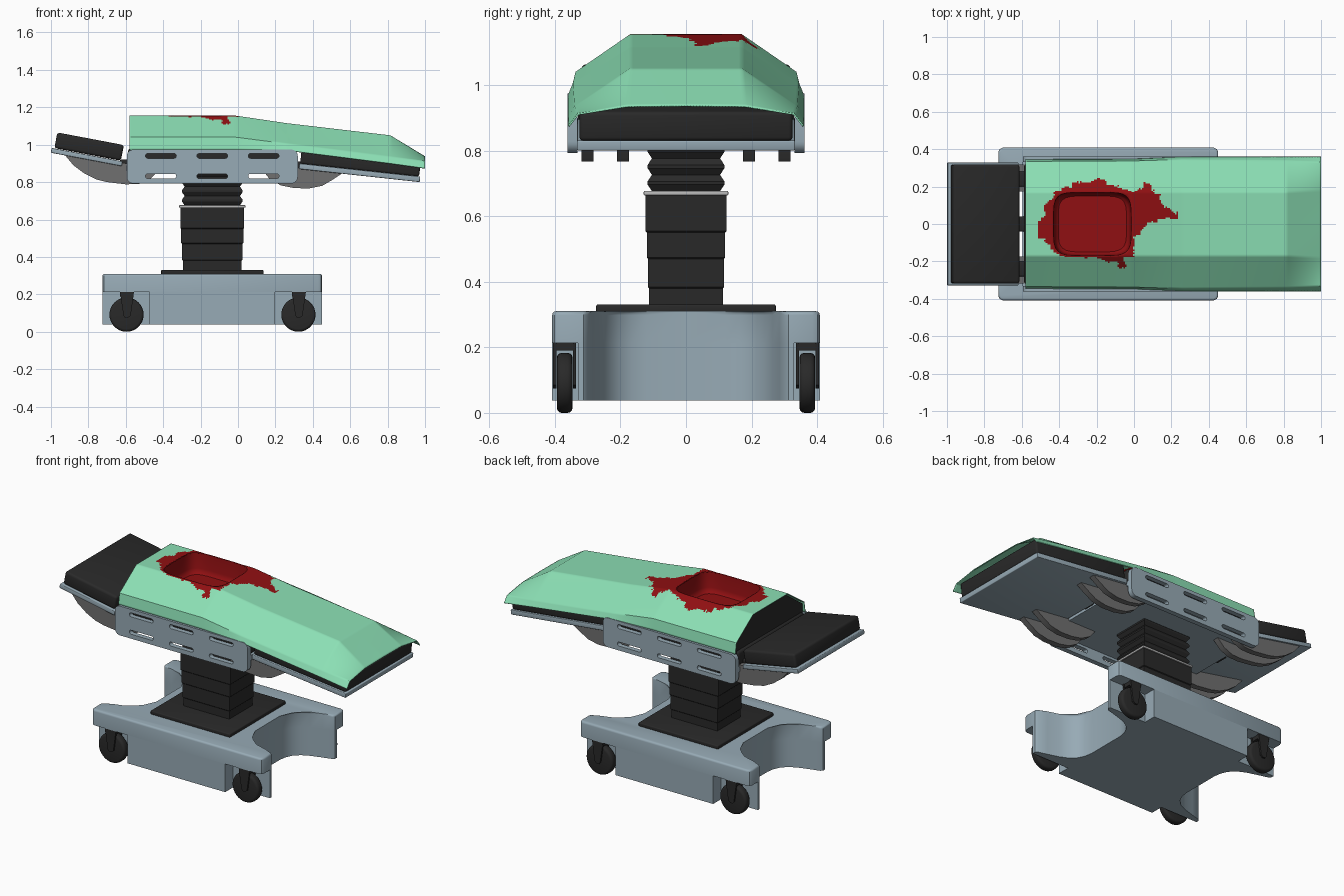
import bpy, bmesh, math
from mathutils import Vector, Matrix, noise

if "Cube" in bpy.data.objects:
    bpy.data.objects.remove(bpy.data.objects["Cube"])


def material(name, rgb):
    m = bpy.data.materials.new(name)
    m.diffuse_color = (*rgb, 1)
    m.use_nodes = True
    m.node_tree.nodes["Principled BSDF"].inputs["Base Color"].default_value = m.diffuse_color
    return m


STEEL = material("blue grey steel", (0.31, 0.405, 0.465))
BLACK = material("black padding", (0.022, 0.022, 0.022))
GREEN = material("surgical green", (0.26, 0.74, 0.46))
RED = material("blood red", (0.28, 0.005, 0.006))
GREY = material("bracket grey", (0.16, 0.16, 0.16))
LIGHT = material("light grey collar", (0.50, 0.50, 0.50))
CX = -0.1375  # centre of base and column


def finish(name, bm, mats, angle=35, recalc=True):
    if recalc:
        bmesh.ops.recalc_face_normals(bm, faces=bm.faces)
    me = bpy.data.meshes.new(name)
    bm.to_mesh(me)
    bm.free()
    ob = bpy.data.objects.new(name, me)
    bpy.context.collection.objects.link(ob)
    for m in mats:
        me.materials.append(m)
    bpy.ops.object.select_all(action='DESELECT')
    ob.select_set(True)
    bpy.context.view_layer.objects.active = ob
    bpy.ops.object.shade_smooth_by_angle(angle=math.radians(angle))
    return ob


def box(name, c, size, mat, rot=0.0, bevel=0.0):
    bm = bmesh.new()
    bmesh.ops.create_cube(bm, size=1, matrix=Matrix.Diagonal((*size, 1)))
    if bevel:
        bmesh.ops.bevel(bm, geom=bm.edges[:], offset=bevel, segments=3, profile=0.5, affect='EDGES')
    bm.transform(Matrix.Translation(c) @ Matrix.Rotation(rot, 4, 'Y'))
    return finish(name, bm, [mat])


def prism(name, pts, axis, lo, hi, mat, top_bevel=0.0):
    """Extrude a 2D outline along 'z' (x,y points), 'y' (x,z points) or 'x' (y,z points)."""
    put = {'z': lambda p, h: (p[0], p[1], h), 'y': lambda p, h: (p[0], h, p[1]),
           'x': lambda p, h: (h, p[0], p[1])}[axis]
    bm = bmesh.new()
    a = [bm.verts.new(put(p, lo)) for p in pts]
    b = [bm.verts.new(put(p, hi)) for p in pts]
    n = len(pts)
    bm.faces.new(a)
    top = bm.faces.new(b)
    for i in range(n):
        bm.faces.new((a[i], a[(i + 1) % n], b[(i + 1) % n], b[i]))
    if top_bevel:
        bmesh.ops.bevel(bm, geom=list(top.edges), offset=top_bevel, segments=3, profile=0.5, affect='EDGES')
    return finish(name, bm, [mat])


def loft(name, rings, mat):
    """Stack of rectangles (half x, half y, z) around the column axis."""
    bm = bmesh.new()
    loops = [[bm.verts.new((CX + sx * hx, sy * hy, z)) for sx, sy in ((-1, -1), (1, -1), (1, 1), (-1, 1))]
             for hx, hy, z in rings]
    for a, b in zip(loops, loops[1:]):
        for i in range(4):
            bm.faces.new((a[i], a[(i + 1) % 4], b[(i + 1) % 4], b[i]))
    bm.faces.new(loops[0])
    bm.faces.new(loops[-1])
    return finish(name, bm, [mat], 20)


def round_rect(cx, cy, hx, hy, r, n=6):
    out = []
    for k, (sx, sy) in enumerate(((1, 1), (-1, 1), (-1, -1), (1, -1))):
        for i in range(n + 1):
            t = math.pi / 2 * (k + i / n)
            out.append((cx + sx * (hx - r) + r * math.cos(t), cy + sy * (hy - r) + r * math.sin(t)))
    return out


# --- H-shaped base: full top slab, lower body with four wheel pockets
def four_way(q):
    right = [(x, -y) for x, y in reversed(q)] + q[1:]          # +x end, front to back
    left = [(-x, -y) for x, y in right][:]
    return [(CX + x, y) for x, y in right + left]


notch = [(0.34, 0), (0.34, 0.12), (0.347, 0.165), (0.365, 0.205), (0.40, 0.24), (0.45, 0.264),
         (0.52, 0.285), (0.575, 0.30), (0.5875, 0.312)]
prism("base_top", four_way(notch + [(0.5875, 0.385), (0.58, 0.401), (0.565, 0.408)]), 'z', 0.213, 0.31, STEEL, 0.012)
prism("base_body", four_way(notch + [(0.5875, 0.33), (0.335, 0.33), (0.335, 0.408)]), 'z', 0.038, 0.213, STEEL)
box("column_floor_plate", (CX, 0, 0.318), (0.547, 0.548, 0.026), BLACK, bevel=0.006)

# --- casters
for x in (-0.596, 0.323):
    for s in (-1, 1):
        bm = bmesh.new()
        bmesh.ops.create_cone(bm, cap_ends=True, segments=32, radius1=0.0915, radius2=0.0915, depth=0.048,
                              matrix=Matrix.Translation((x, s * 0.37, 0.0915)) @ Matrix.Rotation(math.pi / 2, 4, 'X'))
        rims = [e for f in bm.faces if len(f.verts) > 4 for e in f.edges]
        bmesh.ops.bevel(bm, geom=rims, offset=0.015, segments=3, profile=0.5, affect='EDGES')
        finish("caster_wheel", bm, [BLACK])
        fork = [(x - 0.035, 0.213), (x + 0.04, 0.213), (x + 0.022, 0.085), (x + 0.008, 0.075),
                (x - 0.008, 0.075), (x - 0.016, 0.085)]
        for y in (s * 0.37 - 0.03, s * 0.37 + 0.03):
            prism("caster_fork", fork, 'y', y - 0.005, y + 0.005, BLACK)
        box("caster_mount", (x, s * 0.37, 0.202), (0.07, 0.066, 0.025), BLACK)

# --- telescopic column, collar and bellows
for i, (z0, z1) in enumerate(((0.325, 0.38), (0.38, 0.47), (0.47, 0.55), (0.55, 0.667))):
    hx, hy = 0.157 + 0.0045 * i, 0.113 + 0.0033 * i
    loft("column_section", [(hx - 0.004, hy - 0.004, z0), (hx, hy, z0 + 0.004), (hx, hy, z1)], BLACK)
box("column_collar", (CX, 0, 0.67), (0.354, 0.258, 0.013), LIGHT, bevel=0.003)
pleats = []
for i in range(4):
    z = 0.676 + i * 0.05
    pleats += [(0.148, 0.104, z), (0.162, 0.117, z + 0.02), (0.162, 0.117, z + 0.03)]
loft("bellows", pleats + [(0.148, 0.104, 0.868)], BLACK)

# --- table top: plates and cushions of the three sections
box("middle_plate", (CX, 0, 0.875), (0.915, 0.665, 0.03), STEEL)
box("middle_cushion", (CX, 0, 0.935), (0.90, 0.645, 0.09), BLACK, bevel=0.015)
box("head_plate", (-0.809, 0, 0.934), (0.386, 0.655, 0.026), STEEL, 0.187, 0.004)
box("head_cushion", (-0.796, 0, 0.990), (0.362, 0.637, 0.085), BLACK, 0.187, 0.014)
box("leg_plate", (0.65, 0, 0.850), (0.65, 0.665, 0.03), STEEL, 0.108, 0.004)
box("leg_cushion", (0.655, 0, 0.908), (0.64, 0.65, 0.09), BLACK, 0.108, 0.012)
for x, z in ((-0.607, 0.90), (0.33, 0.89)):
    for y in (-0.24, 0, 0.24):
        box("hinge", (x, y, z), (0.05, 0.08, 0.04), BLACK, bevel=0.008)

# --- slotted side rails: flat filled curves with holes
for s in (-1, 1):
    cu = bpy.data.curves.new("side_rail", 'CURVE')
    cu.dimensions, cu.fill_mode, cu.extrude = '2D', 'BOTH', 0.015
    loops = [round_rect(CX, 0.883, 0.457, 0.091, 0.035)]
    loops += [round_rect(x, z, 0.082, 0.0125, 0.0115, 4) for x in (-0.412, CX, 0.137) for z in (0.94, 0.832)]
    for pts in loops:
        sp = cu.splines.new('POLY')
        sp.points.add(len(pts) - 1)
        for p, (x, z) in zip(sp.points, pts):
            p.co = (x, z, 0, 1)
        sp.use_cyclic_u = True
    ob = bpy.data.objects.new("side_rail", cu)
    bpy.context.collection.objects.link(ob)
    ob.location.y, ob.rotation_euler.x = s * 0.346, math.pi / 2
    cu.materials.append(STEEL)
    bpy.ops.object.select_all(action='DESELECT')
    ob.select_set(True)
    bpy.context.view_layer.objects.active = ob
    bpy.ops.object.convert(target='MESH')
    bpy.ops.object.shade_smooth_by_angle(angle=math.radians(35))

# --- curved pivot brackets under both joints
head_arc = [(-0.93, 0.95), (-0.88, 0.89), (-0.82, 0.845), (-0.76, 0.815), (-0.70, 0.80), (-0.60, 0.788),
            (-0.53, 0.79), (-0.47, 0.815), (-0.42, 0.865), (-0.60, 0.90)]
leg_arc = [(0.13, 0.865), (0.17, 0.815), (0.23, 0.782), (0.30, 0.768), (0.38, 0.766), (0.45, 0.78),
           (0.51, 0.815), (0.57, 0.855), (0.34, 0.88)]
for arc, name in ((head_arc, "head_bracket"), (leg_arc, "leg_bracket")):
    for y in (-0.30, -0.192, 0.192, 0.30):
        prism(name, arc, 'y', y - 0.018, y + 0.018, GREY)

# --- drape: lofted cover with an opening and a blood stain
STATIONS = [  # x, then half cross-section (y, z)
    (-0.58, [(0, 1.155), (0.17, 1.155), (0.335, 1.04), (0.346, 0.972)]),
    (-0.01, [(0, 1.155), (0.17, 1.155), (0.337, 1.04), (0.348, 0.972)]),
    (0.26, [(0, 1.115), (0.17, 1.115), (0.345, 1.005), (0.36, 0.97)]),
    (0.815, [(0, 1.05), (0.17, 1.05), (0.34, 0.935), (0.36, 0.90)]),
    (1.0, [(0, 0.938), (0.18, 0.936), (0.33, 0.913), (0.36, 0.875)])]
STAIN = [(-0.49, 0.09), (-0.42, 0.165), (-0.34, 0.21), (-0.19, 0.235), (-0.13, 0.21), (-0.01, 0.18), (0.06, 0.21),
         (0.14, 0.155), (0.17, 0.07), (0.23, 0.065), (0.245, 0.035), (0.165, 0.025), (0.085, 0.01), (0.03, -0.04),
         (0.0, -0.09), (0.005, -0.165), (-0.05, -0.185), (-0.06, -0.245), (-0.10, -0.205), (-0.21, -0.18),
         (-0.32, -0.175), (-0.42, -0.145), (-0.49, -0.085), (-0.52, -0.03), (-0.475, 0.05)]
HX, HA, HB = -0.2225, 0.207, 0.17


def hole_dist(x, y):
    return (abs((x - HX) / HA) ** 5 + abs(y / HB) ** 5) ** 0.2


def in_stain(x, y):
    inside = False
    for (x1, y1), (x2, y2) in zip(STAIN, STAIN[1:] + STAIN[:1]):
        if (y1 > y) != (y2 > y) and x < x1 + (y - y1) / (y2 - y1) * (x2 - x1):
            inside = not inside
    return inside


def section(x):
    for (x0, a), (x1, b) in zip(STATIONS, STATIONS[1:]):
        if x <= x1 + 1e-6:
            t = (x - x0) / (x1 - x0)
            pts = [Vector(p).lerp(Vector(q), t) for p, q in zip(a, b)]
            break
    half = [pts[0]]
    for p, q, n in zip(pts, pts[1:], (20, 22, 6)):
        half += [p.lerp(q, (i + 1) / n) for i in range(n)]
    return [(-p.x, p.y) for p in reversed(half[1:])] + [(p.x, p.y) for p in half]


bm = bmesh.new()
NX = 190
rows = []
for i in range(NX + 1):
    x = -0.58 + 1.58 * i / NX
    rows.append([bm.verts.new((x, y, z)) for y, z in section(x)])
for a, b in zip(rows, rows[1:]):
    for j in range(len(a) - 1):
        f = bm.faces.new((a[j], b[j], b[j + 1], a[j + 1]))
        c = f.calc_center_median()
        w = noise.noise_vector(c * 28) * 0.02 + noise.noise_vector(c * 70) * 0.012
        f.material_index = int(in_stain(c.x + w.x, c.y + w.y) or hole_dist(c.x, c.y) < 1.06)
gone = [f for f in bm.faces if hole_dist(*f.calc_center_median().xy) < 1]
bmesh.ops.delete(bm, geom=gone, context='FACES')
for v in bm.verts:  # round off the opening's edge
    d = hole_dist(v.co.x, v.co.y)
    if v.is_boundary and d < 1.2:
        v.co.x, v.co.y = HX + (v.co.x - HX) / d, v.co.y / d
drape = finish("drape", bm, [GREEN, RED], 40, False)
mod = drape.modifiers.new("thickness", 'SOLIDIFY')
mod.thickness, mod.offset = 0.005, -1

# --- red cavity below the opening
bm = bmesh.new()
rings = []
for s, z in ((1.004, 1.1555), (0.97, 1.06), (0.94, 1.04), (0.88, 1.03)):
    ring = []
    for k in range(64):
        c, sn = math.cos(k * math.tau / 64), math.sin(k * math.tau / 64)
        r = s / hole_dist(HX + c, sn)
        ring.append(bm.verts.new((HX + r * c, r * sn, z)))
    rings.append(ring)
for a, b in zip(rings, rings[1:]):
    for k in range(64):
        bm.faces.new((a[k], b[k], b[(k + 1) % 64], a[(k + 1) % 64]))
bm.faces.new(rings[-1])
finish("wound_cavity", bm, [RED], 35, False)

# --- dark padding closing the drape's head end
prism("drape_end_padding", [(-0.33, 0.90), (0.33, 0.90), (0.326, 1.03), (0.165, 1.145), (-0.165, 1.145),
                            (-0.326, 1.03)], 'x', -0.572, -0.555, BLACK)
